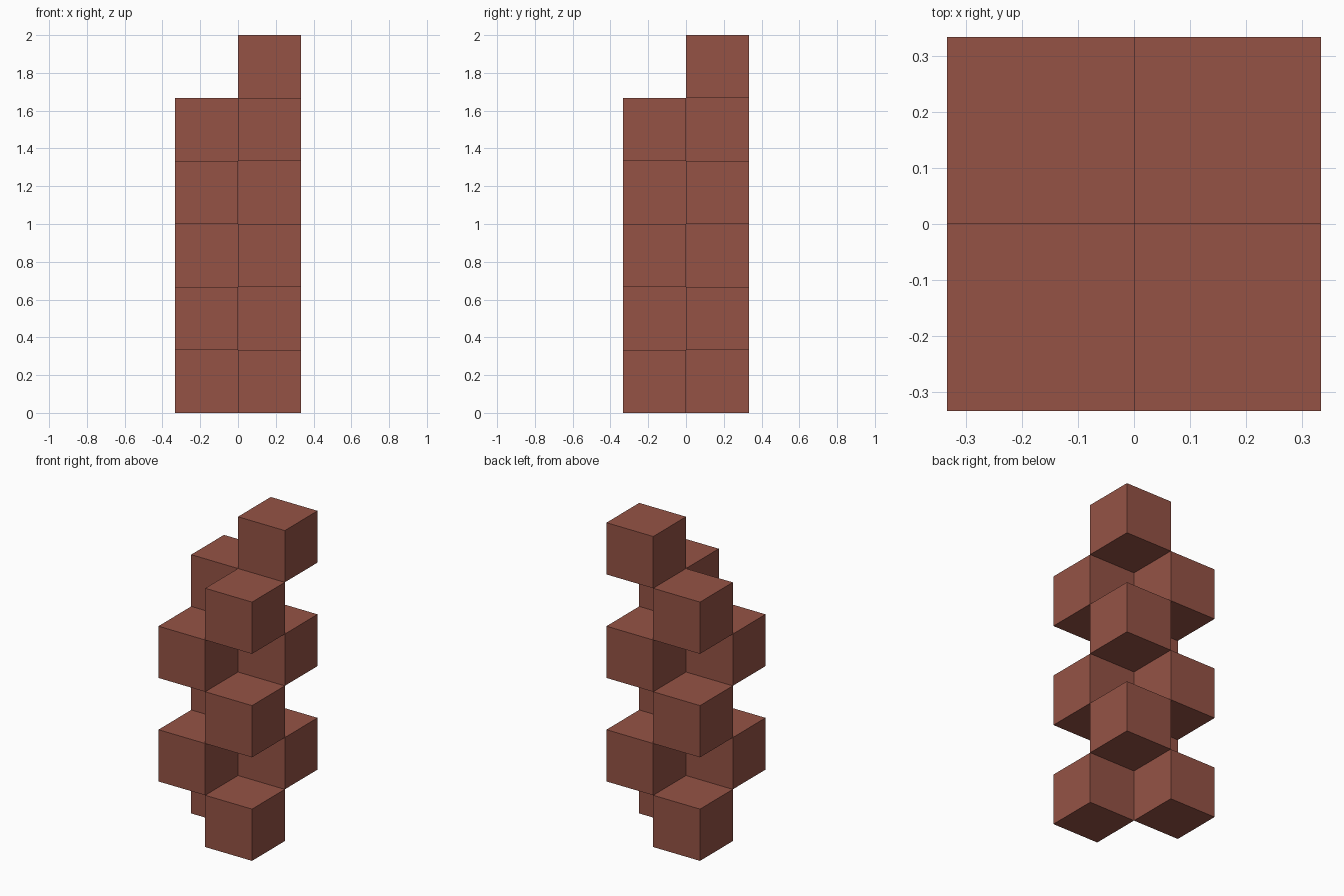
import bpy

if "Cube" in bpy.data.objects:
    bpy.data.objects.remove(bpy.data.objects["Cube"])

S = 2 / 6            # block edge: six layers make the full height
LAYERS = 6

# single brick-red colour
brick = bpy.data.materials.new("brick_red")
brick.diffuse_color = (0.30, 0.086, 0.060, 1)
brick.use_nodes = True
brick.node_tree.nodes["Principled BSDF"].inputs["Base Color"].default_value = brick.diffuse_color


def block(layer, sx, sy):
    """One cube in the quadrant given by the signs sx, sy."""
    bpy.ops.mesh.primitive_cube_add(
        size=S, location=(sx * S / 2, sy * S / 2, (layer + 0.5) * S))
    ob = bpy.context.object
    side_y = "back" if sy > 0 else "front"
    side_x = "right" if sx > 0 else "left"
    ob.name = f"block_layer_{layer + 1}_{side_y}_{side_x}"
    ob.data.materials.append(brick)


# checkerboard tower: each layer has a diagonal pair, alternating direction
for layer in range(LAYERS):
    turn = 1 if layer % 2 else -1
    block(layer, 1, turn)
    # the top layer keeps only its back right block
    if layer < LAYERS - 1:
        block(layer, -1, -turn)
